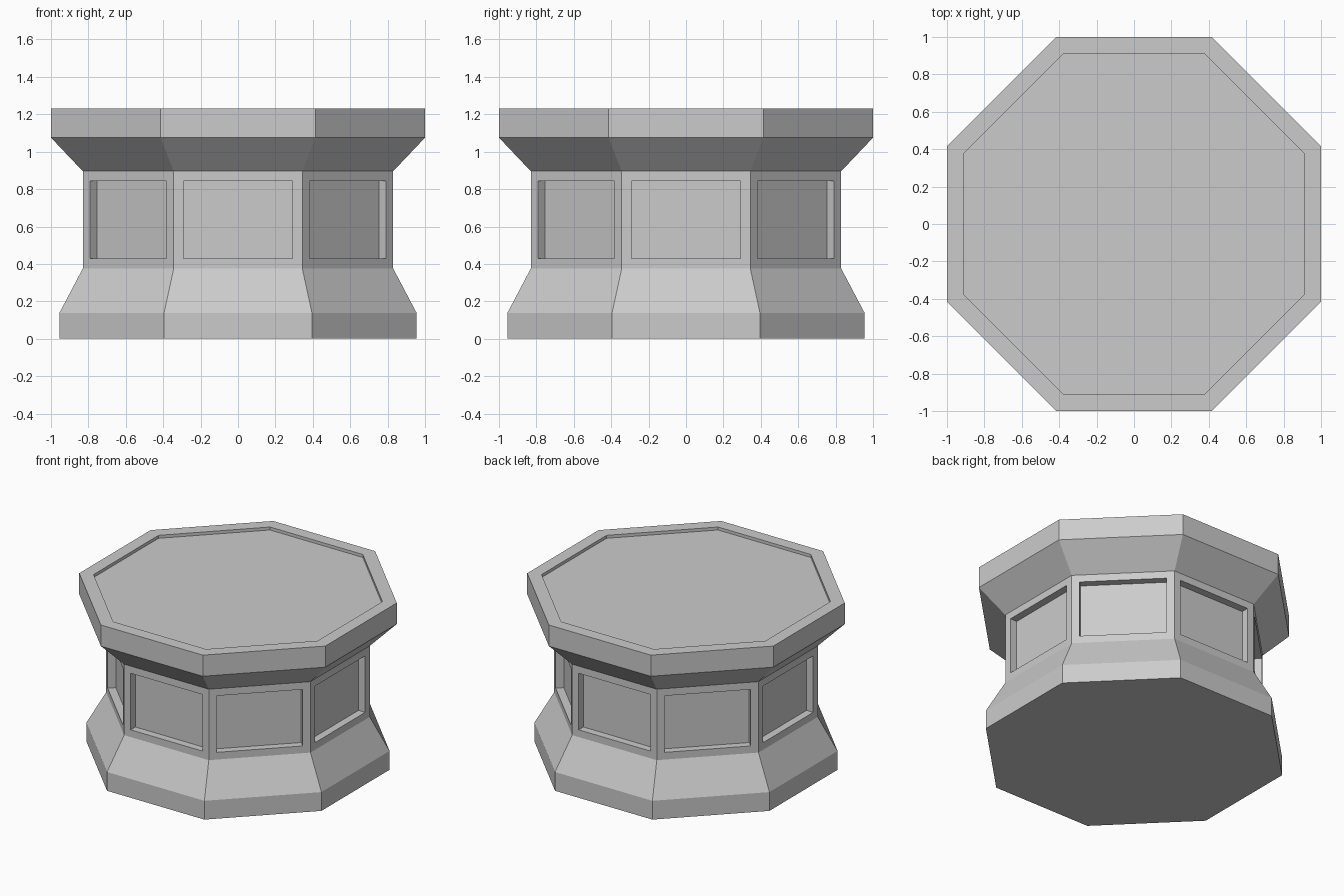
import bpy, bmesh
from math import cos, sin, pi

if "Cube" in bpy.data.objects:
    bpy.data.objects.remove(bpy.data.objects["Cube"])

SIDES = 8


def ring(bm, apothem, z):
    """Octagon of vertices with flat sides facing the axes."""
    r = apothem / cos(pi / SIDES)
    return [bm.verts.new((r * cos((k + 0.5) * 2 * pi / SIDES),
                          r * sin((k + 0.5) * 2 * pi / SIDES), z))
            for k in range(SIDES)]


def recess(bm, faces, border, depth):
    """Inset each face, then sink it straight inwards."""
    bmesh.ops.inset_individual(bm, faces=faces, thickness=border,
                               use_even_offset=True)
    sunk = bmesh.ops.extrude_discrete_faces(bm, faces=faces)["faces"]
    for f in sunk:
        f.normal_update()
        bmesh.ops.translate(bm, verts=f.verts, vec=-f.normal * depth)


# Profile from bottom to top: (apothem, height)
profile = [(0.955, 0), (0.955, 0.138), (0.83, 0.375),
           (0.83, 0.896), (1.0, 1.075), (1.0, 1.23)]
WALL = 2  # profile segment carrying the panels

bm = bmesh.new()
rings = [ring(bm, a, z) for a, z in profile]
walls = []
for i, (lo, hi) in enumerate(zip(rings, rings[1:])):
    for k in range(SIDES):
        n = (k + 1) % SIDES
        f = bm.faces.new((lo[k], lo[n], hi[n], hi[k]))
        if i == WALL:
            walls.append(f)
bm.faces.new(rings[0][::-1])
top = bm.faces.new(rings[-1])
bm.normal_update()

# Sunken side panels and shallow tray on top
recess(bm, walls, 0.053, 0.055)
recess(bm, [top], 0.09, 0.022)

mesh = bpy.data.meshes.new("octagonal_pedestal")
bm.to_mesh(mesh)
bm.free()
obj = bpy.data.objects.new("octagonal_pedestal", mesh)
bpy.context.collection.objects.link(obj)
